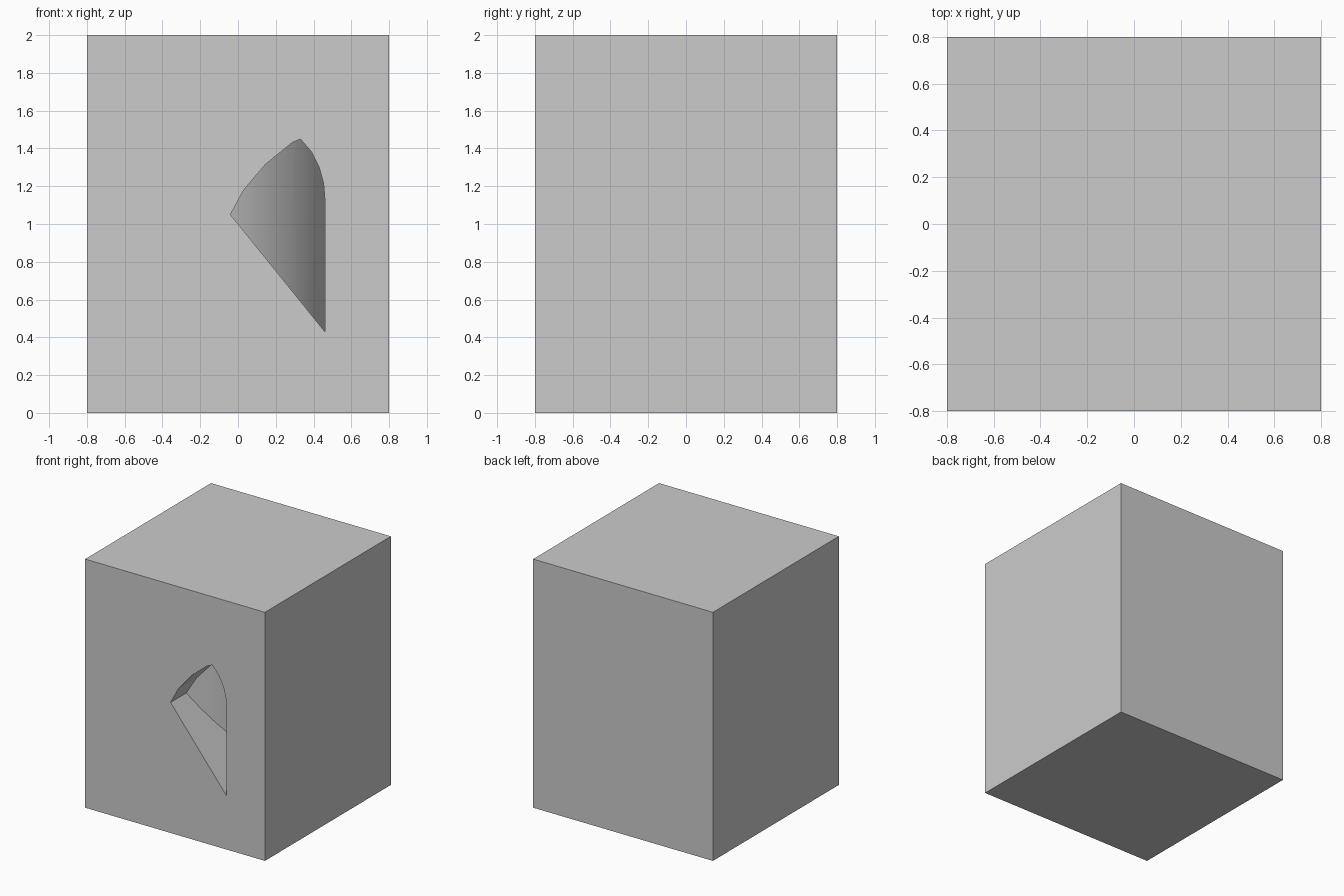
import bpy, bmesh
from math import radians

if "Cube" in bpy.data.objects:
    bpy.data.objects.remove(bpy.data.objects["Cube"])


def subtract(target, cutter):
    """Carve cutter out of target, then discard the cutter."""
    mod = target.modifiers.new("carve", 'BOOLEAN')
    mod.operation = 'DIFFERENCE'
    mod.solver = 'EXACT'
    mod.object = cutter
    bpy.context.view_layer.objects.active = target
    bpy.ops.object.modifier_apply(modifier=mod.name)
    bpy.data.objects.remove(cutter, do_unlink=True)


def prism(name, outline, y0, y1):
    """Extrude an x-z outline along y."""
    bm = bmesh.new()
    face = bm.faces.new([bm.verts.new((x, y0, z)) for x, z in outline])
    ext = bmesh.ops.extrude_face_region(bm, geom=[face])
    verts = [v for v in ext["geom"] if isinstance(v, bmesh.types.BMVert)]
    bmesh.ops.translate(bm, verts=verts, vec=(0, y1 - y0, 0))
    bmesh.ops.recalc_face_normals(bm, faces=bm.faces)
    mesh = bpy.data.meshes.new(name)
    bm.to_mesh(mesh)
    bm.free()
    obj = bpy.data.objects.new(name, mesh)
    bpy.context.collection.objects.link(obj)
    obj.hide_render = True
    return obj


# Main block
bpy.ops.mesh.primitive_cube_add(size=1, location=(0, 0, 1))
block = bpy.context.object
block.name = "block"
block.scale = (1.6, 1.6, 2)
bpy.ops.object.transform_apply(location=False, rotation=False, scale=True)

# Recess outline on the front face: curved top, straight right and lower edges
outline = [(-0.04, 1.05), (0.03, 1.18), (0.145, 1.315), (0.285, 1.43),
           (0.33, 1.45), (0.39, 1.38), (0.43, 1.30), (0.453, 1.215),
           (0.46, 1.13), (0.46, 0.43)]
recess = prism("recess_cutter", outline, -1.0, 0.1)

# Upright cylinder shapes the curved rear wall, deepest at the right
bpy.ops.mesh.primitive_cylinder_add(vertices=96, radius=1.0, depth=4,
                                    location=(-0.45, 0.312, 1))
rear_wall = bpy.context.object
rear_wall.name = "rear_wall_cutter"
rear_wall.hide_render = True

subtract(recess, rear_wall)
subtract(block, recess)

# Smooth the curved rear wall while keeping edges sharp
bpy.ops.object.select_all(action='DESELECT')
block.select_set(True)
bpy.context.view_layer.objects.active = block
bpy.ops.object.shade_smooth_by_angle(angle=radians(8))
